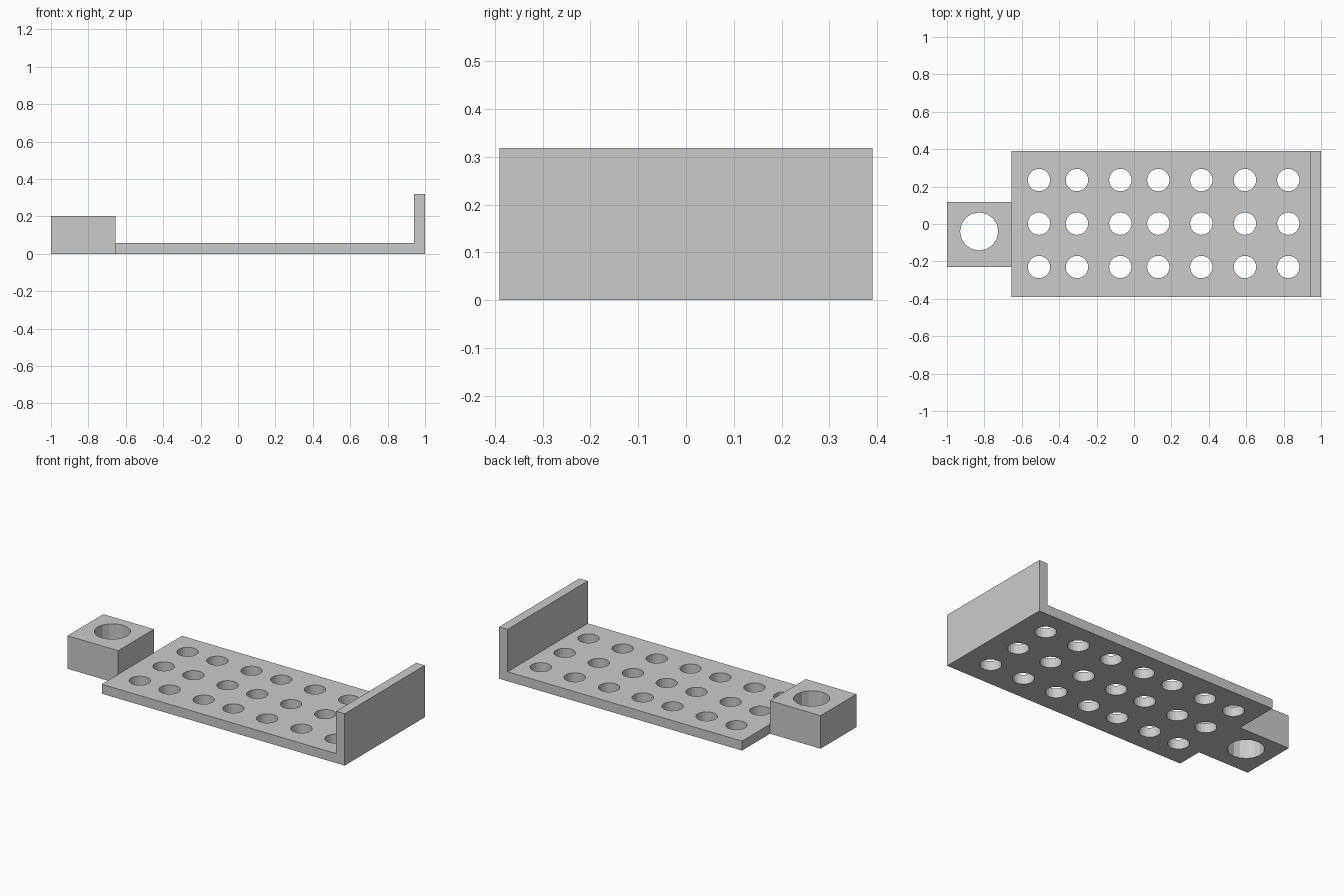
import bpy, bmesh
from mathutils import Matrix

cube = bpy.data.objects.get("Cube")
if cube:
    bpy.data.objects.remove(cube, do_unlink=True)

# One plain grey for everything
grey = bpy.data.materials.new("plain_grey")
grey.use_nodes = True
colour = (0.6, 0.6, 0.6, 1)
grey.diffuse_color = colour
grey.node_tree.nodes["Principled BSDF"].inputs["Base Color"].default_value = colour


def add_object(name, bm):
    bmesh.ops.recalc_face_normals(bm, faces=bm.faces)
    mesh = bpy.data.meshes.new(name)
    bm.to_mesh(mesh)
    bm.free()
    mesh.materials.append(grey)
    obj = bpy.data.objects.new(name, mesh)
    bpy.context.collection.objects.link(obj)
    return obj


def extrude_profile(name, profile, y0, y1):
    """Extrude an x-z outline along y."""
    bm = bmesh.new()
    face = bm.faces.new([bm.verts.new((x, y0, z)) for x, z in profile])
    out = bmesh.ops.extrude_face_region(bm, geom=[face])
    verts = [v for v in out["geom"] if isinstance(v, bmesh.types.BMVert)]
    bmesh.ops.translate(bm, verts=verts, vec=(0, y1 - y0, 0))
    return add_object(name, bm)


def drill(obj, centres, radius, sides):
    """Cut vertical round holes through the object."""
    bm = bmesh.new()
    for x, y in centres:
        bmesh.ops.create_cone(bm, cap_ends=True, segments=sides, radius1=radius,
                              radius2=radius, depth=1,
                              matrix=Matrix.Translation((x, y, 0.1)))
    cutter = add_object(obj.name + "_cutter", bm)
    cutter.hide_render = True
    mod = obj.modifiers.new("holes", 'BOOLEAN')
    mod.operation = 'DIFFERENCE'
    mod.solver = 'EXACT'
    mod.object = cutter
    bpy.context.view_layer.objects.active = obj
    bpy.ops.object.modifier_apply(modifier=mod.name)
    bpy.data.objects.remove(cutter, do_unlink=True)


# Flat tray with an upright end wall
edge, wall, thick, height = -0.655, 0.942, 0.058, 0.319
tray = extrude_profile("perforated_tray", [(edge, 0), (1, 0), (1, height),
                       (wall, height), (wall, thick), (edge, thick)], -0.39, 0.39)
columns = (-0.508, -0.305, -0.073, 0.13, 0.36, 0.593, 0.825)
rows = (-0.23, 0.002, 0.235)
drill(tray, [(x, y) for x in columns for y in rows], 0.06, 24)

# Mounting block with a large bore
block = extrude_profile("mounting_block", [(-1, 0), (edge, 0), (edge, 0.203), (-1, 0.203)],
                        -0.23, 0.118)
drill(block, [(-0.828, -0.04)], 0.102, 16)
